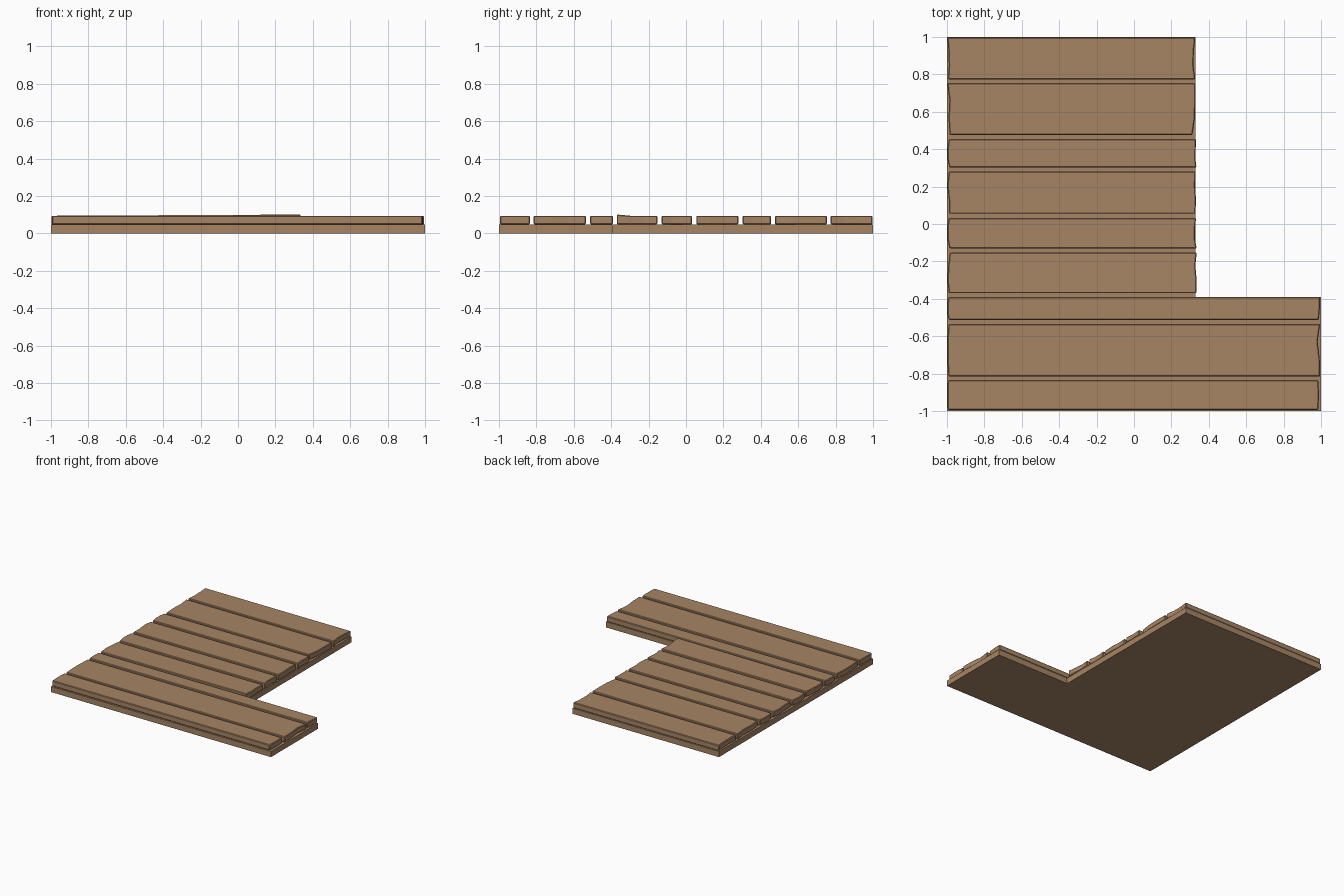
import bpy, bmesh

wood = bpy.data.materials.new("wood")
wood.diffuse_color = (0.39, 0.235, 0.13, 1)


def prism(name, outline, z0, z1, bevel=0.0):
    """Extrude a flat outline upwards, optionally with chamfered edges."""
    bm = bmesh.new()
    face = bm.faces.new([bm.verts.new((x, y, z0)) for x, y in outline])
    ext = bmesh.ops.extrude_face_region(bm, geom=[face])
    for v in ext["geom"]:
        if isinstance(v, bmesh.types.BMVert):
            v.co.z = z1
    bmesh.ops.recalc_face_normals(bm, faces=bm.faces)
    mesh = bpy.data.meshes.new(name)
    bm.to_mesh(mesh)
    bm.free()
    mesh.materials.append(wood)
    ob = bpy.data.objects.new(name, mesh)
    bpy.context.collection.objects.link(ob)
    if bevel:
        mod = ob.modifiers.new("worn_edges", "BEVEL")
        mod.width, mod.segments = bevel, 1
        mod.limit_method, mod.angle_limit = "ANGLE", 0.9
    return ob


# L-shaped base slab
R, STEP = 0.33, -0.39
prism("base_slab", [(-1, -1), (1, -1), (1, STEP), (R, STEP), (R, 1), (-1, 1)], 0, 0.046)

# planks: y range, x of the left end and of the right end (front to back)
planks = [
    (-0.995, -0.835, [-0.995, -0.998, -0.998, -0.995], [0.985, 0.988, 0.988, 0.985]),
    (-0.815, -0.535, [-0.992, -0.998, -0.998, -0.992], [0.995, 0.993, 0.982, 0.995]),
    (-0.512, -0.390, [-0.992, -0.998, -0.998, -0.992], [0.988, 0.992, 0.995, 0.995]),
    (-0.370, -0.153, [-0.990, -0.998, -0.993, -0.985], [0.335, 0.335, 0.328, 0.335]),
    (-0.130, 0.033, [-0.987, -0.998, -0.998, -0.990], [0.335, 0.325, 0.326, 0.332]),
    (0.055, 0.280, [-0.990, -0.990, -0.998, -0.990], [0.328, 0.332, 0.326, 0.330]),
    (0.302, 0.455, [-0.988, -0.998, -0.997, -0.990], [0.334, 0.328, 0.330, 0.332]),
    (0.475, 0.753, [-0.985, -0.992, -0.987, -0.998], [0.312, 0.326, 0.328, 0.328]),
    (0.773, 0.998, [-0.994, -0.990, -0.992, -0.998], [0.328, 0.318, 0.320, 0.328]),
]
for i, (y0, y1, left, right) in enumerate(planks):
    ys = [y0 + (y1 - y0) * t for t in (0, 0.33, 0.67, 1)]
    outline = list(zip(right, ys)) + list(zip(left, ys))[::-1]
    plank = prism(f"plank_{i + 1}", outline, 0.048, 0.094, 0.005)
    if i == 3:  # slightly lifted corner beside the step
        for v in plank.data.vertices:
            if v.co.x > 0 and v.co.y < -0.35 and v.co.z > 0.07:
                v.co.z = 0.101
